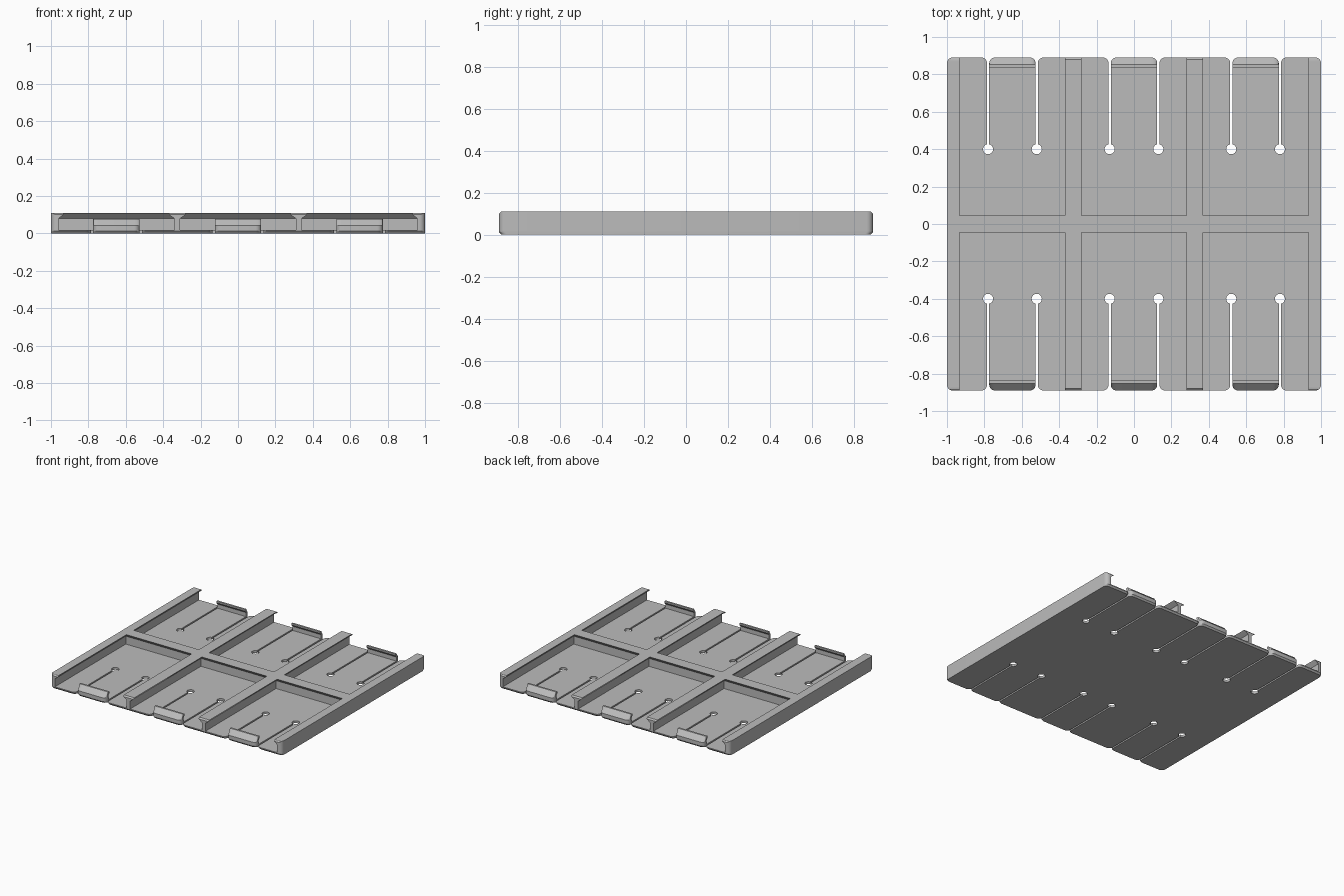
import bpy, bmesh, math

if "Cube" in bpy.data.objects:
    bpy.data.objects.remove(bpy.data.objects["Cube"])

W, D, H, FLOOR = 1.0, 0.89, 0.11, 0.018
R = 0.03                     # plan corner radius
CENTRES = (-0.65, 0.0, 0.65)
SLOTS = [c + s * 0.13 for c in CENTRES for s in (-1, 1)]
SLOT_HALF, HOLE_R, HOLE_Y = 0.006, 0.027, 0.40

grey = bpy.data.materials.new("light grey")
grey.diffuse_color = (0.5, 0.5, 0.5, 1)
grey.use_nodes = True
grey.node_tree.nodes["Principled BSDF"].inputs["Base Color"].default_value = grey.diffuse_color


def loft(name, rings):
    """Skin matching closed rings of points and cap both ends."""
    bm = bmesh.new()
    vs = [[bm.verts.new(p) for p in ring] for ring in rings]
    n = len(vs[0])
    for a, b in zip(vs, vs[1:]):
        for i in range(n):
            j = (i + 1) % n
            bm.faces.new((a[i], a[j], b[j], b[i]))
    bm.faces.new(vs[0])
    bm.faces.new(vs[-1])
    bmesh.ops.recalc_face_normals(bm, faces=bm.faces)
    me = bpy.data.meshes.new(name)
    bm.to_mesh(me)
    bm.free()
    me.materials.append(grey)
    ob = bpy.data.objects.new(name, me)
    bpy.context.collection.objects.link(ob)
    return ob


def arc(cx, cy, r, a0, a1, steps=6):
    return [(cx + r * math.cos(math.radians(a0 + (a1 - a0) * i / steps)),
             cy + r * math.sin(math.radians(a0 + (a1 - a0) * i / steps)))
            for i in range(steps + 1)]


# Base plate: back edge of rounded tongues parted by keyhole slots, then its half turn
edge = arc(W - R, D - R, R, 0, 90)
half = math.degrees(math.asin(SLOT_HALF / HOLE_R))
for x in sorted(SLOTS, reverse=True):
    edge += arc(x + SLOT_HALF + R, D - R, R, 90, 180)
    edge += arc(x, HOLE_Y, HOLE_R, 90 - half, -270 + half, 20)
    edge += arc(x - SLOT_HALF - R, D - R, R, 0, 90)
edge += arc(-W + R, D - R, R, 90, 180)
outline = edge + [(-x, -y) for x, y in edge]


def plate_ring(z, inset):
    return [(x, y - math.copysign(inset, y) if abs(y) > 0.8 else y, z) for x, y in outline]


base = loft("tray", [plate_ring(0, 0.01), plate_ring(0.012, 0), plate_ring(FLOOR, 0)])

# Flared rails: thin web widening to a flat cap
parts = []
rail = [(-0.015, FLOOR), (0.015, FLOOR), (0.015, 0.08), (0.045, H), (-0.045, H), (-0.015, 0.08)]
for x0 in (-0.325, 0.325):
    rings = [[(x0 + x, y, min(z, H - drop)) for x, z in rail]
             for y, drop in ((-D, 0.01), (-D + 0.01, 0), (D - 0.01, 0), (D, 0.01))]
    parts.append(loft("middle_rail", rings))

# Side walls with rounded outer corners
wall = [(0.96, FLOOR), (W, FLOOR), (W, H), (0.933, H), (0.96, 0.08)]
ends = [(y, W - x, max(0, 0.01 - (D - y))) for x, y in arc(W - R, D - R, R, 0, 90)]
stations = [(-y, i, d) for y, i, d in reversed(ends)] + ends
for side in (-1, 1):
    rings = [[(side * min(x, W - i), y, min(z, H - d)) for x, z in wall]
             for y, i, d in stations]
    parts.append(loft("side_wall", rings))

# Cross rail between the two rows of pockets
parts.append(loft("cross_rail", [[(x, y, z) for y, z in rail] for x in (-0.98, 0.98)]))

# Snap clips with sloping fronts on the tongue tips
clip = [(0.85, FLOOR), (D, FLOOR), (D, 0.042), (0.852, 0.078), (0.837, 0.078),
        (0.837, 0.066), (0.85, 0.05)]
tip = [(x, D - y) for x, y in arc(0.13 - SLOT_HALF - R, D - R, R, 0, 90)]
tip = [(-x, i) for x, i in tip] + [(x, i) for x, i in reversed(tip)]
for c in CENTRES:
    for side in (-1, 1):
        rings = [[(c + x, side * min(y, D - i if y == D else y), z) for y, z in clip]
                 for x, i in tip]
        parts.append(loft("snap_clip", rings))

# Fuse everything into one moulded body
bpy.context.view_layer.objects.active = base
for p in parts:
    mod = base.modifiers.new("fuse", 'BOOLEAN')
    mod.operation, mod.solver, mod.object = 'UNION', 'EXACT', p
    bpy.ops.object.modifier_apply(modifier=mod.name)
    bpy.data.objects.remove(p)
base.select_set(True)
bpy.ops.object.shade_smooth_by_angle(angle=math.radians(25))
